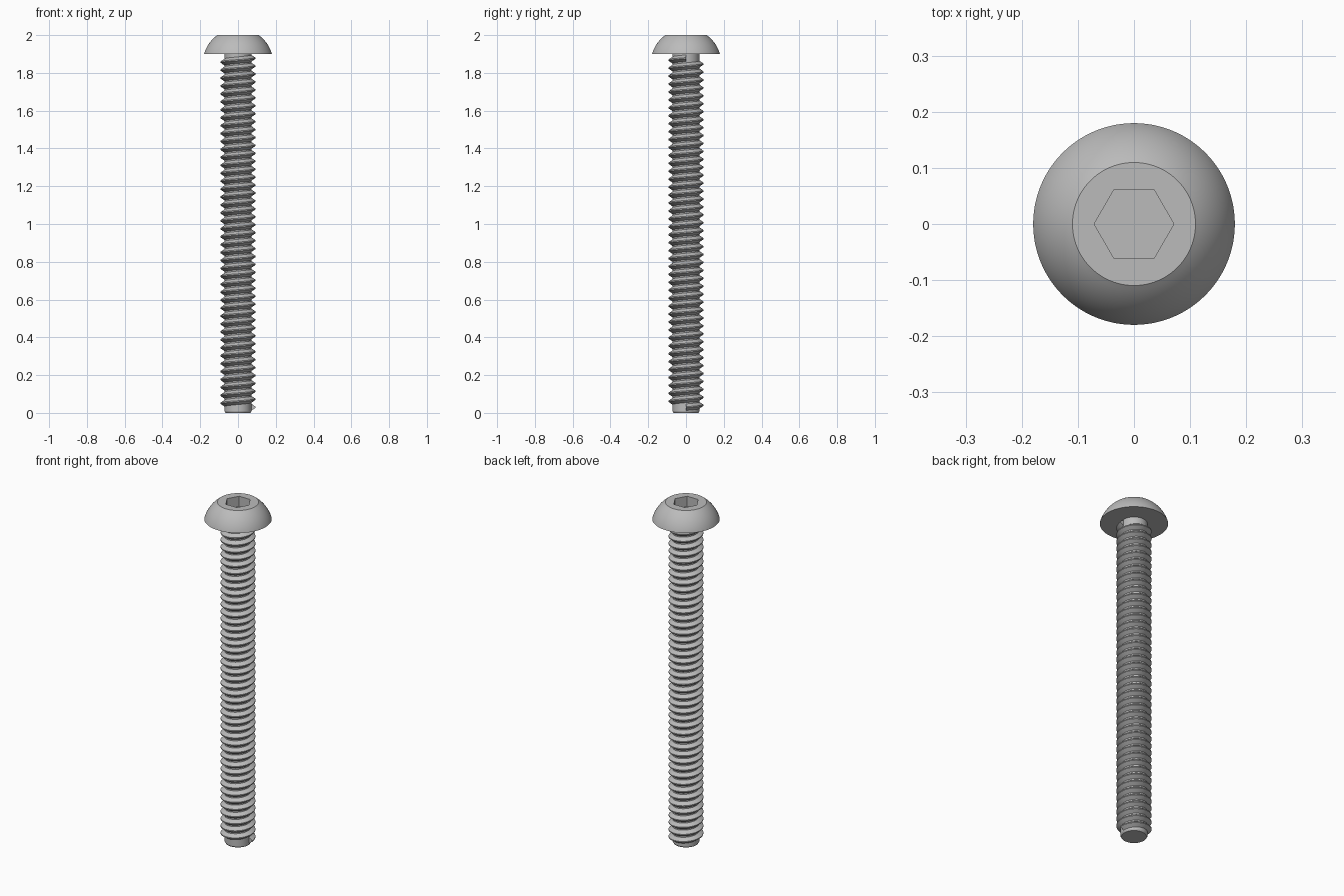
import bpy, bmesh, math
from math import cos, sin, pi, radians

cube = bpy.data.objects.get("Cube")
if cube:
    bpy.data.objects.remove(cube)

SEG = 96
HEAD_Z, TOP_Z = 1.9, 2.0
CORE_R, CREST_R, PITCH = 0.07, 0.0925, 0.042

steel = bpy.data.materials.new("grey steel")
steel.use_nodes = True
colour = (0.5, 0.5, 0.5, 1)
steel.diffuse_color = colour
steel.node_tree.nodes["Principled BSDF"].inputs["Base Color"].default_value = colour


def finish(name, bm):
    bmesh.ops.recalc_face_normals(bm, faces=bm.faces)
    mesh = bpy.data.meshes.new(name)
    bm.to_mesh(mesh)
    bm.free()
    mesh.materials.append(steel)
    obj = bpy.data.objects.new(name, mesh)
    bpy.context.collection.objects.link(obj)
    bpy.ops.object.select_all(action="DESELECT")
    obj.select_set(True)
    bpy.context.view_layer.objects.active = obj
    bpy.ops.object.shade_smooth_by_angle(angle=radians(25))
    return obj


def stack(name, rings):
    """Skin closed rings of (radius, z, is_hexagon), capping both ends."""
    bm = bmesh.new()
    loops = []
    for radius, z, is_hex in rings:
        loop = []
        for i in range(SEG):
            a = 2 * pi * i / SEG
            r = radius
            if is_hex:
                r *= cos(pi / 6) / cos(a % (pi / 3) - pi / 6)
            loop.append(bm.verts.new((r * cos(a), r * sin(a), z)))
        loops.append(loop)
    for low, high in zip(loops, loops[1:]):
        for i in range(SEG):
            j = (i + 1) % SEG
            bm.faces.new((low[i], low[j], high[j], high[i]))
    bm.faces.new(loops[0])
    bm.faces.new(loops[-1])
    return finish(name, bm)


# Domed head: a slice of a sphere with a hexagonal socket sunk into its flat top
centre_z, dome_r = 1.8485, 0.187
dome = []
for k in range(17):
    z = HEAD_Z + (TOP_Z - HEAD_Z) * k / 16
    dome.append((math.sqrt(dome_r ** 2 - (z - centre_z) ** 2), z, False))
socket = [(0.071, TOP_Z, True), (0.071, TOP_Z - 0.06, True)]
stack("button_head", dome + socket)

# Plain core with a chamfered tip
stack("shank_core", [(0.066, 0, False), (CORE_R + 0.001, 0.008, False),
                     (CORE_R + 0.001, HEAD_Z + 0.002, False)])

# Right-handed thread: a blunt V section swept along a helix
section = [(CORE_R - 0.002, -0.0195), (CREST_R, -0.003),
           (CREST_R, 0.003), (CORE_R - 0.002, 0.0195)]
start_z, end_z, steps = 0.03, 1.878, 48
count = round((end_z - start_z) / PITCH * steps)
bm = bmesh.new()
previous = None
for i in range(count + 1):
    a = 2 * pi * i / steps
    z = start_z + PITCH * i / steps
    current = [bm.verts.new((r * cos(a), r * sin(a), z + dz)) for r, dz in section]
    if previous is None:
        bm.faces.new(current)
    else:
        for j in range(4):
            k = (j + 1) % 4
            bm.faces.new((previous[j], previous[k], current[k], current[j]))
    previous = current
bm.faces.new(previous)
finish("screw_thread", bm)
